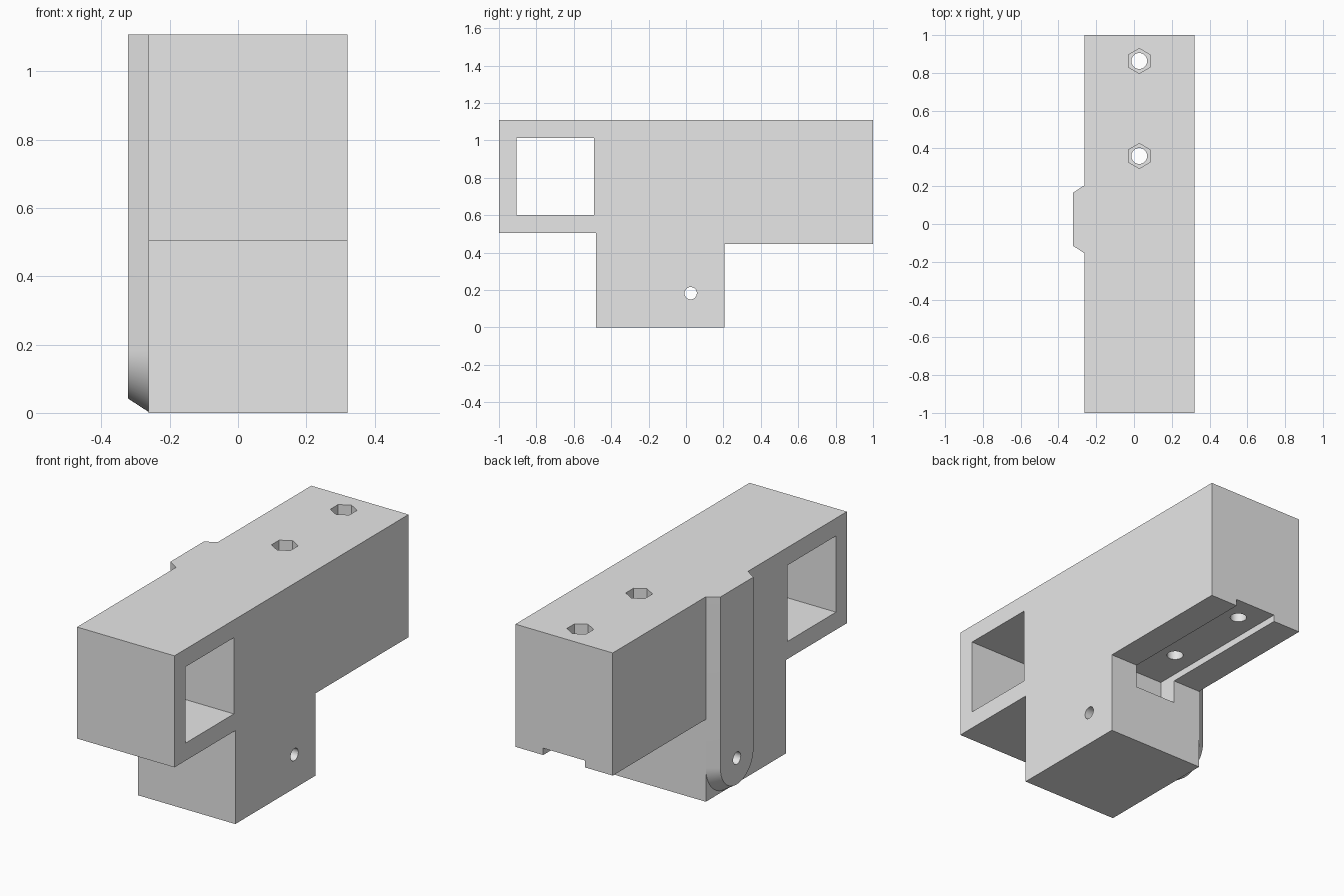
import bpy, bmesh, math
from mathutils import Vector

cube = bpy.data.objects.get("Cube")
if cube:
    bpy.data.objects.remove(cube, do_unlink=True)

grey = bpy.data.materials.new("light grey")
grey.use_nodes = True
grey.diffuse_color = (0.8, 0.8, 0.8, 1)
grey.node_tree.nodes["Principled BSDF"].inputs["Base Color"].default_value = (0.8, 0.8, 0.8, 1)

LEFT, RIGHT, TOP = -0.262, 0.32, 1.108
PIVOT_Y, PIVOT_Z = 0.025, 0.183


def loft(name, rings):
    """Closed solid through rings that have equal point counts."""
    bm = bmesh.new()
    loops = [[bm.verts.new(p) for p in ring] for ring in rings]
    n = len(loops[0])
    for a, b in zip(loops, loops[1:]):
        for i in range(n):
            j = (i + 1) % n
            bm.faces.new((a[i], a[j], b[j], b[i]))
    bm.faces.new(loops[0])
    bm.faces.new(loops[-1])
    bmesh.ops.recalc_face_normals(bm, faces=bm.faces)
    mesh = bpy.data.meshes.new(name)
    bm.to_mesh(mesh)
    bm.free()
    mesh.materials.append(grey)
    obj = bpy.data.objects.new(name, mesh)
    bpy.context.collection.objects.link(obj)
    return obj


def box(name, x, y, z):
    rings = [[(u, y[0], h), (u, y[1], h), (u, y[1], z[1] + z[0] - h), (u, y[0], z[1] + z[0] - h)]
             for u in x for h in (z[0],)]
    return loft(name, rings)


def prism(name, centre, radius, sides, axis, span):
    """Regular prism along x or z; the first corner points along y."""
    rings = []
    for s in span:
        ring = []
        for i in range(sides):
            t = math.tau * i / sides
            p, q = centre[0] + radius * math.cos(t), centre[1] + radius * math.sin(t)
            ring.append((s, p, q) if axis == "x" else (q, p, s))
        rings.append(ring)
    return loft(name, rings)


def cut(target, cutter):
    mod = target.modifiers.new("cut", "BOOLEAN")
    mod.operation, mod.solver, mod.object = "DIFFERENCE", "EXACT", cutter
    bpy.context.view_layer.objects.active = target
    bpy.ops.object.modifier_apply(modifier=mod.name)


def discard(cutter):
    bpy.data.objects.remove(cutter, do_unlink=True)


# Main body: a T-shaped side profile extruded across the width
profile = [(-1, TOP), (-1, 0.505), (-0.48, 0.505), (-0.48, 0),
           (0.205, 0), (0.205, 0.445), (1, 0.445), (1, TOP)]
body = loft("main_body", [[(x, y, z) for y, z in profile] for x in (LEFT, RIGHT)])


# Side rail: tapered flanks and a rounded lower end
def rail_ring(x, r):
    ring = [(x, PIVOT_Y - r, TOP)]
    for i in range(33):
        t = math.pi * (1 + i / 32)
        ring.append((x, PIVOT_Y + r * math.cos(t), PIVOT_Z + r * math.sin(t)))
    ring.append((x, PIVOT_Y + r, TOP))
    return ring


rail = loft("side_rail", [rail_ring(LEFT, 0.18), rail_ring(-0.322, 0.141)])

# Square window, underside channel and the pocket it ends in
for cutter in (box("window_cutter", (-0.5, 0.5), (-0.907, -0.492), (0.6, 1.012)),
               box("channel_cutter", (-0.095, 0.154), (0.15, 1.2), (0.3, 0.482)),
               ):
    if cutter.name == "channel_cutter":
        # keep the pocket floor at the channel's lower limit
        for v in cutter.data.vertices:
            if v.co.z < 0.4:
                v.co.z = 0.318
            if v.co.y < 0.5:
                v.co.y = 0.1
    cut(body, cutter)
    discard(cutter)

# Bolt holes with hexagonal nut recesses
for y in (0.36, 0.863):
    for cutter in (prism("bolt_cutter", (y, 0.028), 0.042, 32, "z", (0.3, 1.3)),
                   prism("nut_cutter", (y, 0.028), 0.066, 6, "z", (0.8, 1.3))):
        cut(body, cutter)
        discard(cutter)

# Cross pin hole through body and rail
pin = prism("pin_cutter", (PIVOT_Y, PIVOT_Z), 0.033, 32, "x", (-0.6, 0.6))
cut(body, pin)
cut(rail, pin)
discard(pin)

# Smooth the curved walls and keep edges sharp
bpy.ops.object.select_all(action="DESELECT")
for obj in (body, rail):
    obj.select_set(True)
bpy.context.view_layer.objects.active = body
bpy.ops.object.shade_smooth_by_angle(angle=math.radians(30))
